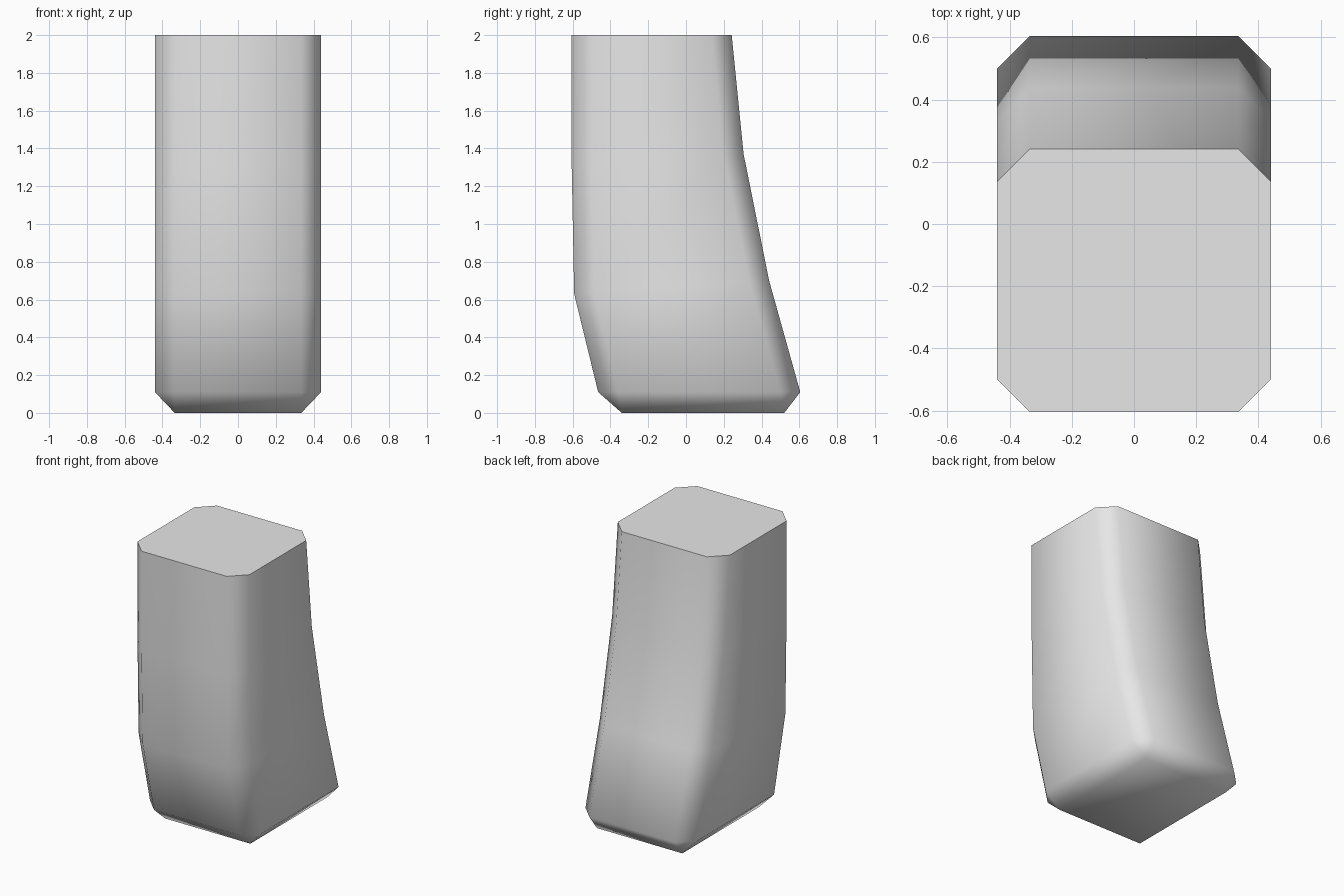
import bpy, bmesh, math

cube = bpy.data.objects.get("Cube")
if cube:
    bpy.data.objects.remove(cube, do_unlink=True)

# Single pale grey material
grey = bpy.data.materials.new("pale grey")
grey.use_nodes = True
colour = (0.8, 0.8, 0.8, 1)
grey.diffuse_color = colour
grey.node_tree.nodes["Principled BSDF"].inputs["Base Color"].default_value = colour

HALF, CUT = 0.44, 0.105
INNER = HALF - CUT

bm = bmesh.new()


def ring(front, front_z, back, back_z):
    """Chamfered rectangle whose front and back edges may differ in height."""
    def height(y):
        return front_z + (back_z - front_z) * (y - front) / (back - front)
    half = [(INNER, front), (HALF, front + CUT), (HALF, back - CUT), (INNER, back)]
    outline = half + [(-x, y) for x, y in reversed(half)]
    return [bm.verts.new((x, y, height(y))) for x, y in outline]


# Leaning body, lofted from the base upward
sections = [(-0.465, 0.11, 0.605, 0.11), (-0.592, 0.63, 0.44, 0.70),
            (-0.605, 1.30, 0.305, 1.37), (-0.605, 2.0, 0.242, 2.0)]
rings = [ring(*s) for s in sections]
for low, high in zip(rings, rings[1:]):
    for i in range(8):
        j = (i + 1) % 8
        bm.faces.new((low[i], low[j], high[j], high[i]))
bm.faces.new(rings[-1])

# Bevelled base: rectangular sole with triangular corners
sole = [bm.verts.new((x, y, 0)) for x, y in
        ((INNER, -0.34), (INNER, 0.52), (-INNER, 0.52), (-INNER, -0.34))]
base = rings[0]
for k in range(4):
    a, b, c = base[2 * k], base[2 * k + 1], base[(2 * k + 2) % 8]
    bm.faces.new((sole[k], b, a))
    bm.faces.new((sole[k], sole[(k + 1) % 4], c, b))
bm.faces.new(sole)
bmesh.ops.recalc_face_normals(bm, faces=bm.faces)

mesh = bpy.data.meshes.new("leaning_block")
bm.to_mesh(mesh)
bm.free()
mesh.materials.append(grey)
block = bpy.data.objects.new("leaning_block", mesh)
bpy.context.collection.objects.link(block)

# Soft sides and base, crisp rim around the flat top
bpy.ops.object.select_all(action="DESELECT")
block.select_set(True)
bpy.context.view_layer.objects.active = block
bpy.ops.object.shade_smooth_by_angle(angle=math.radians(65))
